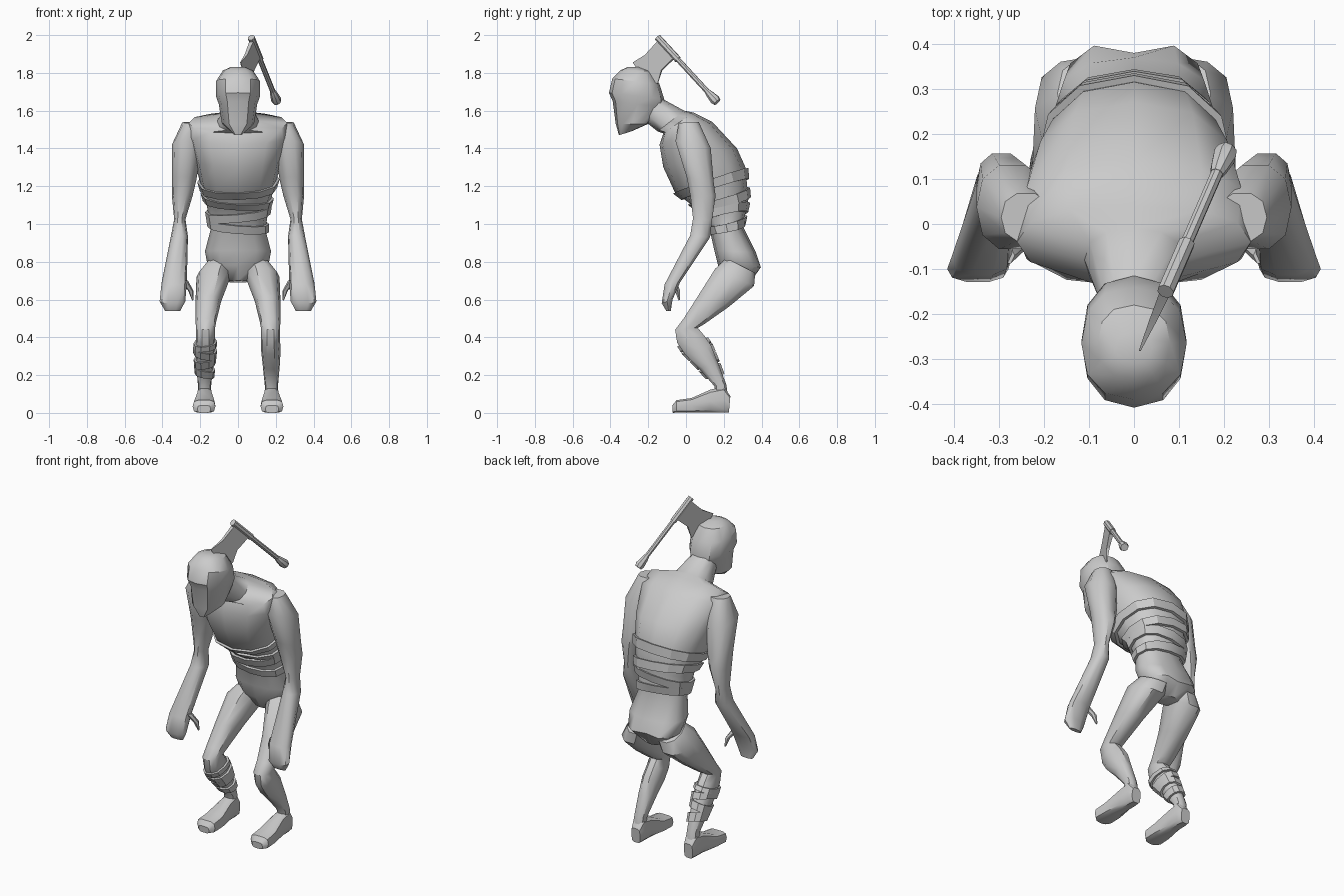
import bpy, bmesh, math
from mathutils import Vector

if "Cube" in bpy.data.objects:
    bpy.data.objects.remove(bpy.data.objects["Cube"])

grey = bpy.data.materials.new("plain_grey")
grey.use_nodes = True
colour = (.6, .6, .6, 1)
grey.diffuse_color = colour
grey.node_tree.nodes["Principled BSDF"].inputs["Base Color"].default_value = colour


def finish(name, verts, faces, sharp=40):
    """Make an object with outward normals and smooth shading by angle."""
    bm = bmesh.new()
    made = [bm.verts.new(v) for v in verts]
    for face in faces:
        bm.faces.new([made[i] for i in face])
    bmesh.ops.recalc_face_normals(bm, faces=bm.faces)
    mesh = bpy.data.meshes.new(name)
    bm.to_mesh(mesh)
    bm.free()
    mesh.materials.append(grey)
    obj = bpy.data.objects.new(name, mesh)
    bpy.context.collection.objects.link(obj)
    bpy.ops.object.select_all(action="DESELECT")
    obj.select_set(True)
    bpy.context.view_layer.objects.active = obj
    bpy.ops.object.shade_smooth_by_angle(angle=math.radians(sharp))
    return obj


def rounded(value, power):
    return math.copysign(abs(value) ** power, value)


def surface_point(sections, t, angle, power, grow=0, side=1):
    """Point on a lofted body; a section is centre x, half width, front y z, back y z."""
    i = max(0, min(int(t), len(sections) - 2))
    cx, hw, fy, fz, by, bz = (a + (b - a) * (t - i)
                              for a, b in zip(sections[i], sections[i + 1]))
    centre = Vector((cx, (fy + by) / 2, (fz + bz) / 2))
    depth = Vector((0, (by - fy) / 2, (bz - fz) / 2))
    depth += depth.normalized() * grow
    p = centre + depth * rounded(math.sin(angle), power)
    p.x += (hw + grow) * rounded(math.cos(angle), power)
    p.x *= side
    return p


def ring_faces(rows, n, closed=False):
    faces = []
    for r in range(rows if closed else rows - 1):
        for k in range(n):
            a, b = r * n, (r + 1) % rows * n
            m = (k + 1) % n
            faces.append((a + k, a + m, b + m, b + k))
    return faces


def loft(name, sections, n=12, power=.85, side=1, sharp=40):
    verts = [surface_point(sections, r, math.tau * k / n, power, 0, side)
             for r in range(len(sections)) for k in range(n)]
    faces = ring_faces(len(sections), n)
    faces += [tuple(range(n)), tuple(range(len(verts) - n, len(verts)))]
    return finish(name, verts, faces, sharp)


def wrap(name, sections, start, end, tilt, grow, power=.85, side=1, n=12):
    """Closed bandage strip that follows a lofted body."""
    verts = []
    for t, g in ((start, -.01), (start, grow), (end, grow), (end, -.01)):
        for k in range(n):
            a = math.tau * k / n
            verts.append(surface_point(sections, t + tilt * math.cos(a), a, power, g, side))
    return finish(name, verts, ring_faces(4, n, True), 30)


# Hunched torso from crotch to neck
torso = [
    (0, .06, .22, .70, .34, .69),
    (0, .16, .17, .78, .41, .77),
    (0, .175, .15, .86, .37, .85),
    (0, .145, .13, .95, .30, .99),
    (0, .165, .07, 1.07, .33, 1.13),
    (0, .205, -.06, 1.17, .315, 1.3),
    (0, .235, -.12, 1.3, .27, 1.4),
    (0, .27, -.14, 1.42, .14, 1.54),
    (0, .26, -.12, 1.48, .04, 1.59),
    (0, .11, -.15, 1.49, -.01, 1.6),
    (0, .08, -.2, 1.53, -.12, 1.66),
    (0, .07, -.25, 1.6, -.16, 1.7),
]
body = loft("torso", torso, sharp=50)
for v in body.data.vertices:  # cleft between the buttocks
    if abs(v.co.x) < .001 and v.co.y > .36 and v.co.z < .84:
        v.co.y -= .03

for i, (start, end, tilt) in enumerate(
        ((3, 3.35, -.12), (3.5, 3.85, .14), (4.05, 4.35, -.1), (4.62, 4.95, .06))):
    wrap(f"waist_wrap_{i}", torso, start, end, tilt, .015)

# Head with overhanging brow and pointed chin
loft("head", [
    (0, .025, -.355, 1.47, -.29, 1.49),
    (0, .085, -.372, 1.53, -.2, 1.53),
    (0, .102, -.388, 1.65, -.12, 1.62),
    (0, .117, -.408, 1.695, -.115, 1.66),
    (0, .117, -.39, 1.77, -.14, 1.74),
    (0, .08, -.345, 1.815, -.18, 1.81),
    (0, .04, -.31, 1.83, -.24, 1.83),
], sharp=32)

# Limb sections, given for the left side and mirrored
arm = [
    (.24, .055, -.04, 1.535, .07, 1.54),
    (.27, .08, -.06, 1.44, .135, 1.4),
    (.285, .065, 0, 1.25, .15, 1.22),
    (.295, .055, .02, 1.15, .16, 1.15),
    (.308, .03, .035, 1.03, .14, 1.02),
    (.31, .045, .02, .94, .13, .93),
    (.338, .067, -.115, .68, -.03, .69),
    (.347, .068, -.13, .58, -.07, .6),
    (.346, .04, -.105, .54, -.08, .54),
]
thumb = [
    (.285, .02, -.09, .7, -.05, .7),
    (.25, .014, -.06, .645, -.03, .65),
    (.24, .004, -.04, .595, -.03, .6),
]
leg = [
    (.1, .07, .21, .82, .37, .74),
    (.13, .09, .15, .765, .365, .67),
    (.157, .068, .06, .62, .23, .56),
    (.17, .055, -.015, .5, .1, .47),
    (.172, .05, -.06, .44, .065, .45),
    (.172, .05, -.05, .37, .1, .41),
    (.174, .052, -.01, .31, .135, .36),
    (.176, .045, .07, .23, .17, .27),
    (.177, .035, .15, .14, .215, .15),
    (.178, .035, .15, .07, .225, .08),
]
foot = [
    (.18, .035, -.073, .04, -.07, 0),
    (.18, .06, -.05, .068, -.05, 0),
    (.178, .058, .03, .08, .03, 0),
    (.177, .042, .13, .125, .13, 0),
    (.177, .04, .2, .14, .2, 0),
    (.177, .03, .235, .09, .227, 0),
]
for label, side in (("left", 1), ("right", -1)):
    loft(label + "_arm", arm, n=10, side=side)
    loft(label + "_thumb", thumb, n=6, side=side)
    loft(label + "_leg", leg, n=10, side=side)
    loft(label + "_foot", foot, n=10, power=.55, side=side)

for i, (start, end, tilt) in enumerate(
        ((5.3, 5.75, .12), (5.9, 6.35, -.15), (6.5, 6.95, .12), (7.1, 7.5, -.1))):
    wrap(f"shin_wrap_{i}", leg, start, end, tilt, .012, side=-1, n=10)

# Axe stuck in the head
top, bottom = Vector((.07, -.15, 1.987)), Vector((.207, .165, 1.645))
axis = (bottom - top).normalized()
across = axis.orthogonal().normalized()
beyond = axis.cross(across)


def shaft(name, stops, n=8):
    """Turned shape along the axe axis from fraction and radius pairs."""
    verts = []
    for f, r in stops:
        for k in range(n):
            a = math.tau * k / n
            verts.append(top.lerp(bottom, f) + r * (math.cos(a) * across + math.sin(a) * beyond))
    faces = ring_faces(len(stops), n)
    faces += [tuple(range(n)), tuple(range(len(verts) - n, len(verts)))]
    return finish(name, verts, faces)


shaft("axe_handle", ((0, .014), (.95, .014)))
shaft("axe_socket", ((0, .019), (.34, .019)))
shaft("axe_pommel", ((.83, .015), (.87, .02), (.96, .027), (1, .022)))

# Blade outline as y, z and half thickness, in the upright plane of the handle
outline = ((-.145, 1.97, .012), (-.215, 1.895, .008), (-.282, 1.855, .002),
           (-.235, 1.785, .002), (-.15, 1.742, .002), (-.128, 1.815, .008),
           (-.06, 1.88, .012))
flat = Vector((axis.x, axis.y, 0)).normalized()
normal = Vector((flat.y, -flat.x, 0))
count = len(outline)
verts = [Vector((top.x + (y - top.y) * flat.x / flat.y, y, z)) + s * half * normal
         for s in (1, -1) for y, z, half in outline]
finish("axe_blade", verts, ring_faces(2, count) + [
    tuple(range(count)), tuple(range(count, 2 * count))], 20)
